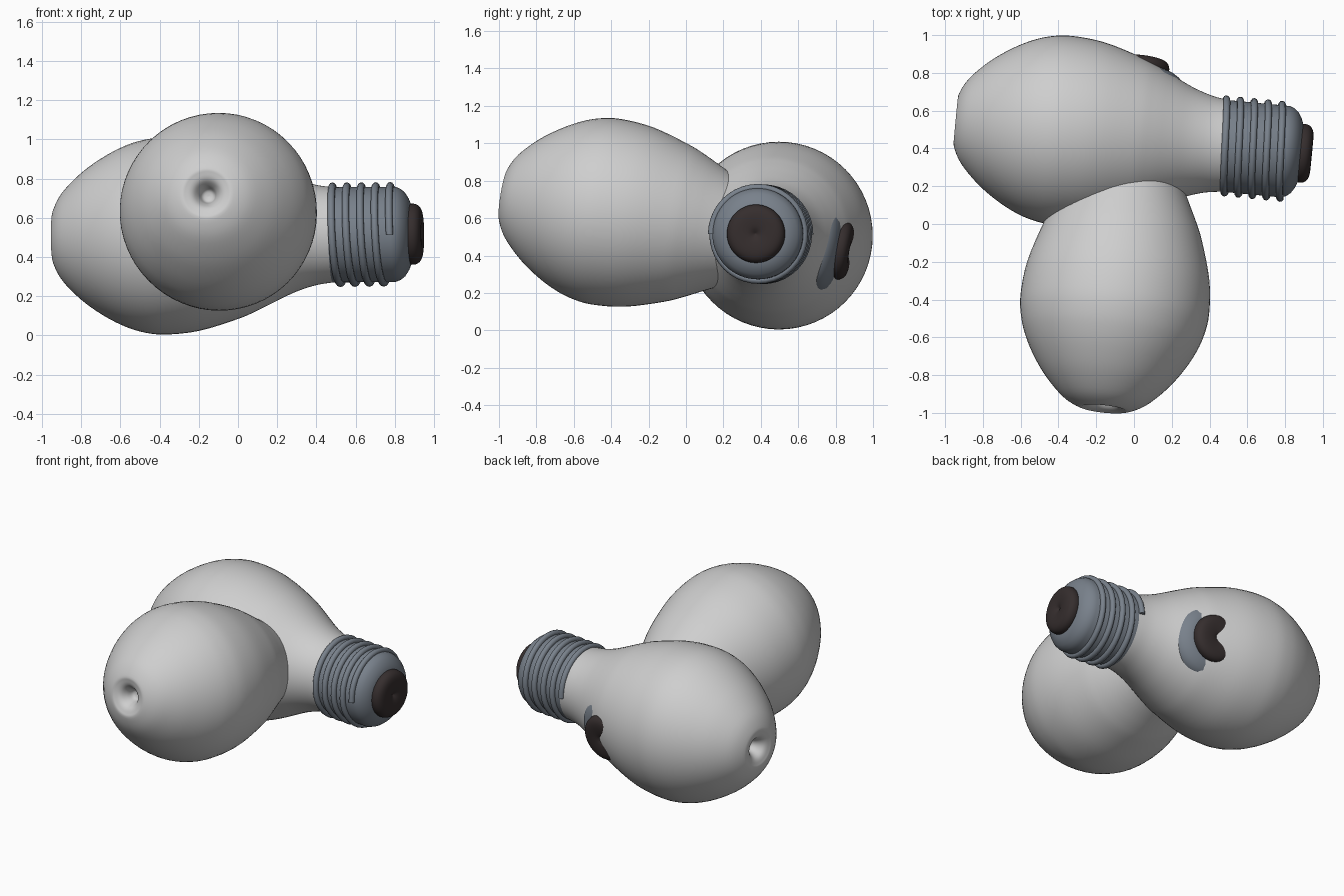
import bpy, bmesh, math
from mathutils import Vector, Matrix

if "Cube" in bpy.data.objects:
    bpy.data.objects.remove(bpy.data.objects["Cube"])


def material(name, rgb):
    m = bpy.data.materials.new(name)
    m.diffuse_color = (*rgb, 1)
    m.use_nodes = True
    m.node_tree.nodes["Principled BSDF"].inputs["Base Color"].default_value = m.diffuse_color
    return m


GLASS = material("frosted_glass", (0.62, 0.62, 0.62))
METAL = material("grey_metal", (0.19, 0.22, 0.26))
DARK = material("dark_contact", (0.036, 0.027, 0.027))


def smooth_profile(pts, steps=4):
    """Catmull-Rom curve through (axial, radius) points."""
    p = [Vector(q) for q in pts]
    p = [p[0]] + p + [p[-1]]
    out = []
    for a, b, c, d in zip(p, p[1:], p[2:], p[3:]):
        for i in range(steps):
            t = i / steps
            out.append(0.5 * (2 * b + (c - a) * t + (2 * a - 5 * b + 4 * c - d) * t * t
                              + (3 * b - a - 3 * c + d) * t ** 3))
    return out + [p[-1]]


def ring_surface(name, rings, mat, matrix, angle=40):
    """Skin closed rings of points, cap both ends and place the part."""
    bm = bmesh.new()
    rows = [[bm.verts.new(co) for co in r] for r in rings]
    n = len(rows[0])
    for a, b in zip(rows, rows[1:]):
        for i in range(n):
            j = (i + 1) % n
            bm.faces.new((a[i], a[j], b[j], b[i]))
    bm.faces.new(rows[0])
    bm.faces.new(rows[-1])
    bmesh.ops.recalc_face_normals(bm, faces=bm.faces)
    me = bpy.data.meshes.new(name)
    bm.to_mesh(me)
    bm.free()
    me.materials.append(mat)
    ob = bpy.data.objects.new(name, me)
    bpy.context.collection.objects.link(ob)
    ob.matrix_world = matrix
    bpy.ops.object.select_all(action='DESELECT')
    ob.select_set(True)
    bpy.context.view_layer.objects.active = ob
    bpy.ops.object.shade_smooth_by_angle(angle=math.radians(angle))


def lathe(name, profile, mat, matrix, n=64, angle=40):
    """Revolve (axial, radius) points around local x."""
    rings = [[(t, max(r, 0.001) * math.cos(2 * math.pi * i / n),
               max(r, 0.001) * math.sin(2 * math.pi * i / n)) for i in range(n)]
             for t, r in profile]
    ring_surface(name, rings, mat, matrix, angle)


def coil(name, t0, t1, turns, radius, wire, mat, matrix, per_turn=40, sides=10):
    """Round wire wound around local x."""
    rings = []
    total = int(turns * per_turn)
    for k in range(total + 1):
        a = 2 * math.pi * k / per_turn
        t = t0 + (t1 - t0) * k / total
        ring = []
        for s in range(sides):
            b = 2 * math.pi * s / sides
            r = radius + wire * math.cos(b)
            ring.append((t + wire * math.sin(b), r * math.cos(a), r * math.sin(a)))
        rings.append(ring)
    ring_surface(name, rings, mat, matrix, 50)


# glass with a dimple at its crown, swelling and then narrowing to the neck
GLASS_PROFILE = smooth_profile([
    (.10, .001), (.09, .03), (.05, .048), (.016, .072), (.001, .105), (0, .14),
    (.045, .225), (.14, .322), (.24, .395), (.34, .45), (.44, .486), (.56, .502),
    (.74, .485), (.94, .426), (1.04, .384), (1.14, .335), (1.24, .289),
    (1.34, .257), (1.43, .243)])
# screw base with a rounded shoulder
BASE_PROFILE = [(1.405, .2), (1.405, .243), (1.75, .243), (1.775, .234),
                (1.798, .216), (1.818, .185), (1.832, .15), (1.832, .08)]
# end contact with a shallow central dent
CONTACT_PROFILE = smooth_profile([
    (1.82, .13), (1.828, .154), (1.86, .152), (1.882, .13), (1.89, .09),
    (1.885, .035), (1.868, .001)])


def bulb(prefix, crown, direction):
    """Build one bulb from its crown along its axis."""
    x = Vector(direction).normalized()
    y = Vector((0, 0, 1)).cross(x).normalized()
    z = x.cross(y)
    m = Matrix.Translation(crown) @ Matrix((x, y, z)).transposed().to_4x4()
    lathe(prefix + "_glass", GLASS_PROFILE, GLASS, m)
    lathe(prefix + "_screw_base", BASE_PROFILE, METAL, m)
    coil(prefix + "_screw_thread", 1.412, 1.745, 4.5, .248, .019, METAL, m)
    lathe(prefix + "_contact", CONTACT_PROFILE, DARK, m)


# two crossing bulbs, the front one pushed base first through the rear one
bulb("rear_bulb", (-.94, .55, .502), (1, -.096, .008))
bulb("front_bulb", (-.16, -.975, .725), (.104, .98, -.162))
